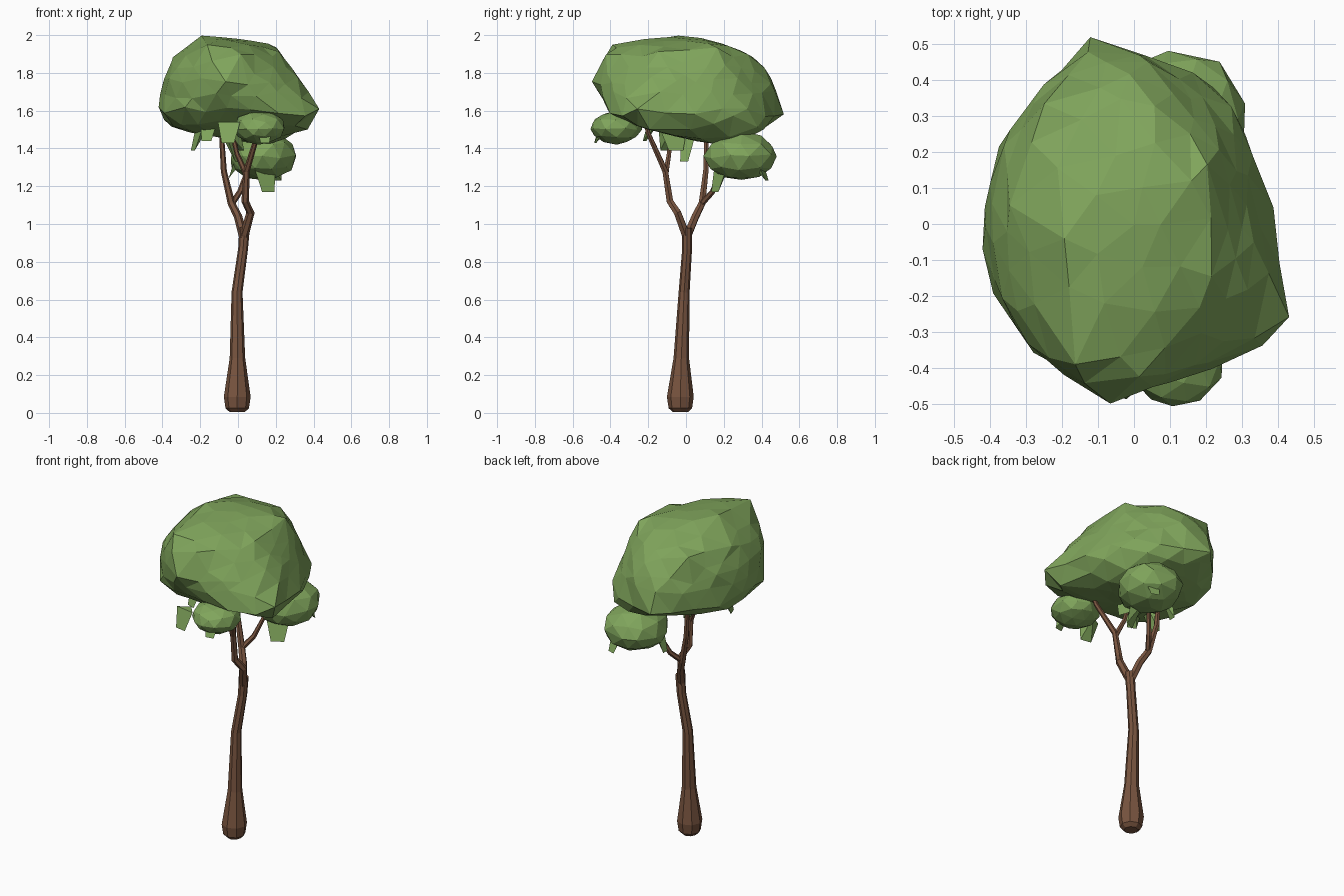
import bpy, bmesh, math, random
from mathutils import Vector
from mathutils.bvhtree import BVHTree

if "Cube" in bpy.data.objects:
    bpy.data.objects.remove(bpy.data.objects["Cube"])

random.seed(11)


def material(name, col):
    m = bpy.data.materials.new(name)
    m.diffuse_color = (*col, 1)
    m.use_nodes = True
    m.node_tree.nodes["Principled BSDF"].inputs["Base Color"].default_value = m.diffuse_color
    return m


leaf = material("leaf green", (0.215, 0.375, 0.106))
bark = material("bark brown", (0.19, 0.09, 0.050))


def finish(bm, name, mat):
    bmesh.ops.recalc_face_normals(bm, faces=bm.faces)
    me = bpy.data.meshes.new(name)
    bm.to_mesh(me)
    bm.free()
    me.materials.append(mat)
    ob = bpy.data.objects.new(name, me)
    bpy.context.collection.objects.link(ob)
    return ob


def tube(name, pts, sides):
    """Faceted limb through (x, y, z, radius) points."""
    bm = bmesh.new()
    P = [Vector(p[:3]) for p in pts]
    rings = []
    for i, p in enumerate(P):
        t = (P[min(i + 1, len(P) - 1)] - P[max(i - 1, 0)]).normalized()
        if name == "trunk" and i < 4:
            t = Vector((0, 0, 1))
        u = Vector((0, 1, 0)).cross(t).normalized()
        v = t.cross(u)
        ring = []
        for k in range(sides):
            a = 2 * math.pi * k / sides
            ring.append(bm.verts.new(p + pts[i][3] * (u * math.cos(a) + v * math.sin(a))))
        rings.append(ring)
    for a, b in zip(rings, rings[1:]):
        for k in range(sides):
            n = (k + 1) % sides
            bm.faces.new((a[k], a[n], b[n], b[k]))
    bm.faces.new(rings[0])
    bm.faces.new(rings[-1])
    return finish(bm, name, bark)


def foliage(name, centre, lobes, level, jitter, corners=()):
    """Low-poly skin wrapped over the hull of ellipsoid lobes and corner points."""
    hull = bmesh.new()
    for c, r in lobes:
        for v in bmesh.ops.create_icosphere(hull, subdivisions=3, radius=1)["verts"]:
            v.co = Vector([c[i] + r[i] * v.co[i] for i in range(3)])
    for p in corners:
        hull.verts.new(p)
    res = bmesh.ops.convex_hull(hull, input=hull.verts)
    drop = {g for g in res["geom_interior"] + res["geom_unused"]
            if isinstance(g, bmesh.types.BMVert)}
    bmesh.ops.delete(hull, geom=list(drop), context='VERTS')
    tree = BVHTree.FromBMesh(hull)
    bm = bmesh.new()
    bmesh.ops.create_icosphere(bm, subdivisions=level, radius=1)
    o = Vector(centre)
    for v in bm.verts:
        # flattened start directions spread the facets evenly over the crown
        d = Vector((v.co.x, v.co.y * 1.15, v.co.z * 0.75)).normalized()
        d = (d + Vector([random.uniform(-.06, .06) for _ in range(3)])).normalized()
        hit = tree.ray_cast(o + d * 3, -d)[0]
        v.co = o + (hit - o) * random.uniform(1.008 - jitter, 1.008 + jitter)
    # pull the closest vertex onto corners that lie on the hull
    for p in map(Vector, corners):
        if (tree.find_nearest(p)[0] - p).length < 1e-4:
            v = min(bm.verts, key=lambda w: (w.co - p).length)
            v.co = v.co.lerp(p, .85)
    hull.free()
    return finish(bm, name, leaf)


# trunk with swollen foot and slight bend
tube("trunk", [(-.004, -.03, .004, .040), (-.004, -.03, .025, .062), (-.004, -.03, .085, .071),
               (-.003, -.025, .29, .041), (-.005, -.01, .64, .029),
               (.027, .006, .87, .026), (.035, .005, .98, .028)], 8)

# front and back limbs, each splitting in two
limbs = {
    "front_limb": [(.03, .004, .93, .024), (.066, -.045, 1.06, .022), (.038, -.085, 1.12, .020),
                   (.045, -.11, 1.28, .017), (.105, -.20, 1.48, .013), (.12, -.22, 1.56, .011)],
    "front_twig": [(.045, -.108, 1.26, .016), (-.005, -.09, 1.37, .013), (-.04, -.075, 1.52, .011)],
    "back_limb": [(.03, .004, .93, .024), (.0, .05, 1.04, .022), (-.035, .085, 1.11, .020),
                  (-.075, .105, 1.28, .016), (-.09, .11, 1.52, .012)],
    "back_twig": [(-.03, .085, 1.11, .016), (.01, .14, 1.17, .015), (.045, .18, 1.27, .012),
                  (.07, .22, 1.36, .010)],
}
for n, p in limbs.items():
    tube(n, p, 6)

# crown: one big faceted mass, widest low on the right and high on the front left
crown_lobes = [((-.065, .0, 1.735), (.335, .45, .25)),
               ((-.06, -.19, 1.78), (.25, .27, .19)),
               ((.12, .18, 1.57), (.20, .24, .15)),
               ((-.2, .0, 1.61), (.22, .37, .13))]
crown_corners = [(-.16, -.39, 1.95), (.02, -.42, 1.90), (-.19, -.05, 2.0), (-.25, .33, 1.90),
                 (.20, .17, 1.94), (.21, -.15, 1.92), (.05, .33, 1.90), (.43, -.26, 1.61),
                 (.37, -.33, 1.57), (.39, .04, 1.58), (.22, -.40, 1.58), (.31, .25, 1.58),
                 (-.13, .52, 1.58), (.16, .42, 1.57), (.37, -.2, 1.50), (.04, .45, 1.74),
                 (-.07, -.50, 1.75), (-.35, .05, 1.88)]
foliage("crown", (-.01, .0, 1.68), crown_lobes, 3, .018, crown_corners)

# the two lower clumps
foliage("back_clump", (.13, .29, 1.355), [((.13, .29, 1.36), (.18, .19, .13))], 2, .04,
        [(.24, .45, 1.37), (.31, .33, 1.36), (.09, .48, 1.36)])
foliage("front_clump", (.115, -.37, 1.505), [((.115, -.37, 1.51), (.14, .135, .088))], 2, .04)

# drooping leaf flaps: base centre, facing angle in degrees, width, length
flaps = [(-.22, -.1, 1.48, 200, .09, .09), (-.16, -.2, 1.51, 250, .08, .07),
         (.0, -.06, 1.46, 20, .12, .07), (-.02, .0, 1.42, 330, .07, .09),
         (.15, .17, 1.27, 300, .11, .10), (.2, .41, 1.29, 70, .07, .06),
         (-.03, .27, 1.32, 180, .06, .08), (-.05, -.46, 1.51, 260, .10, .08),
         (.14, -.46, 1.48, 280, .07, .05)]
bm = bmesh.new()
for x, y, z, ang, w, h in flaps:
    a = math.radians(ang)
    out = Vector((math.cos(a), math.sin(a), 0))
    side = Vector((-out.y, out.x, 0))
    p = Vector((x, y, z))
    root = p - out * .015 + Vector((0, 0, .03))
    tip = p + out * .02 - Vector((0, 0, h))
    top = [bm.verts.new(root + side * s * w * .6) for s in (-1, 1)]
    mid = bm.verts.new(root - out * .05)
    low = [bm.verts.new(tip + side * s * w * .34) for s in (1, -1)]
    bm.faces.new(top + low)
    bm.faces.new((top[0], mid, top[1]))
    bm.faces.new((top[1], mid, low[0]))
    bm.faces.new((low[0], mid, low[1]))
    bm.faces.new((low[1], mid, top[0]))
finish(bm, "leaf_flaps", leaf)
